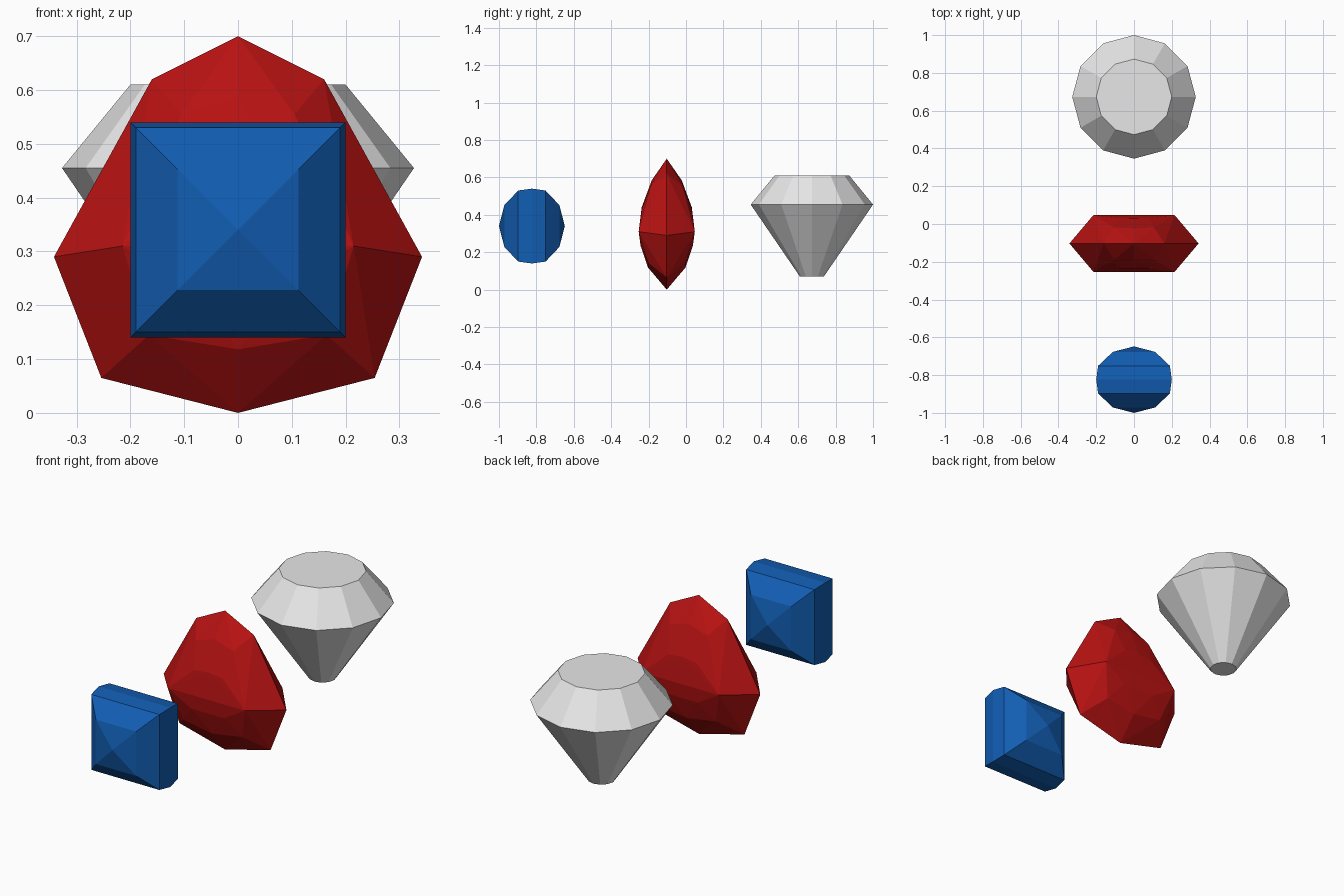
import bpy, bmesh, math

if "Cube" in bpy.data.objects:
    bpy.data.objects.remove(bpy.data.objects["Cube"])


def material(name, rgb):
    m = bpy.data.materials.new(name)
    m.diffuse_color = (*rgb, 1)
    m.use_nodes = True
    m.node_tree.nodes["Principled BSDF"].inputs["Base Color"].default_value = m.diffuse_color
    return m


def finish(bm, name, mat, location):
    bmesh.ops.recalc_face_normals(bm, faces=bm.faces)
    mesh = bpy.data.meshes.new(name)
    bm.to_mesh(mesh)
    bm.free()
    mesh.materials.append(mat)
    ob = bpy.data.objects.new(name, mesh)
    ob.location = location
    bpy.context.collection.objects.link(ob)


def bridge(bm, a, b):
    n = len(a)
    for i in range(n):
        j = (i + 1) % n
        bm.faces.new((a[i], a[j], b[j], b[i]))


white = material("clear white", (0.80, 0.80, 0.80))
red = material("deep red", (0.48, 0.006, 0.006))
blue = material("royal blue", (0.006, 0.11, 0.45))

# Round cut white gem: twelve sided, flat table on top, blunt point below
bm = bmesh.new()
rings = []
for r, z in ((0.064, 0.07), (0.327, 0.455), (0.2, 0.61)):
    rings.append([bm.verts.new((r * math.sin(k * math.pi / 6), r * math.cos(k * math.pi / 6), z))
                  for k in range(12)])
for a, b in zip(rings, rings[1:]):
    bridge(bm, a, b)
bm.faces.new(rings[0])
bm.faces.new(rings[-1])
finish(bm, "round_cut_gem", white, (0, 0.673, 0))

# Pear cut red gem: half outline (x, z, depth), mirrored left-right and front-back
girdle = [(0, 0.70, 0), (0.16, 0.62, 0), (0.342, 0.29, 0), (0.254, 0.065, 0), (0, 0, 0)]
crown = [(0, 0.585, 0.08), (0.105, 0.555, 0.085), (0.215, 0.31, 0.15),
         (0.165, 0.145, 0.10), (0, 0.118, 0.10)]
table = [(0, 0.44, 0.134), (0.08, 0.43, 0.134), (0.09, 0.235, 0.14), (0, 0.235, 0.14)]
bm = bmesh.new()
points = {(sx * x, sy * d, z) for x, z, d in girdle + crown + table
          for sx in (1, -1) for sy in (1, -1)}
for p in sorted(points):
    bm.verts.new(p)
bmesh.ops.convex_hull(bm, input=bm.verts[:])
finish(bm, "pear_cut_gem", red, (0, -0.103, 0))

# Square cut blue gem: stacked squares along y, closed to a point at each end
bm = bmesh.new()
rings = []
for y, h in ((-0.147, 0.112), (-0.073, 0.19), (0, 0.2), (0.073, 0.19), (0.147, 0.112)):
    rings.append([bm.verts.new((sx * h, y, sz * h))
                  for sx, sz in ((1, 1), (1, -1), (-1, -1), (-1, 1))])
for a, b in zip(rings, rings[1:]):
    bridge(bm, a, b)
for ring, y in ((rings[0], -0.176), (rings[-1], 0.176)):
    tip = bm.verts.new((0, y, 0))
    for i in range(4):
        bm.faces.new((ring[i], ring[(i + 1) % 4], tip))
finish(bm, "square_cut_gem", blue, (0, -0.824, 0.34))
